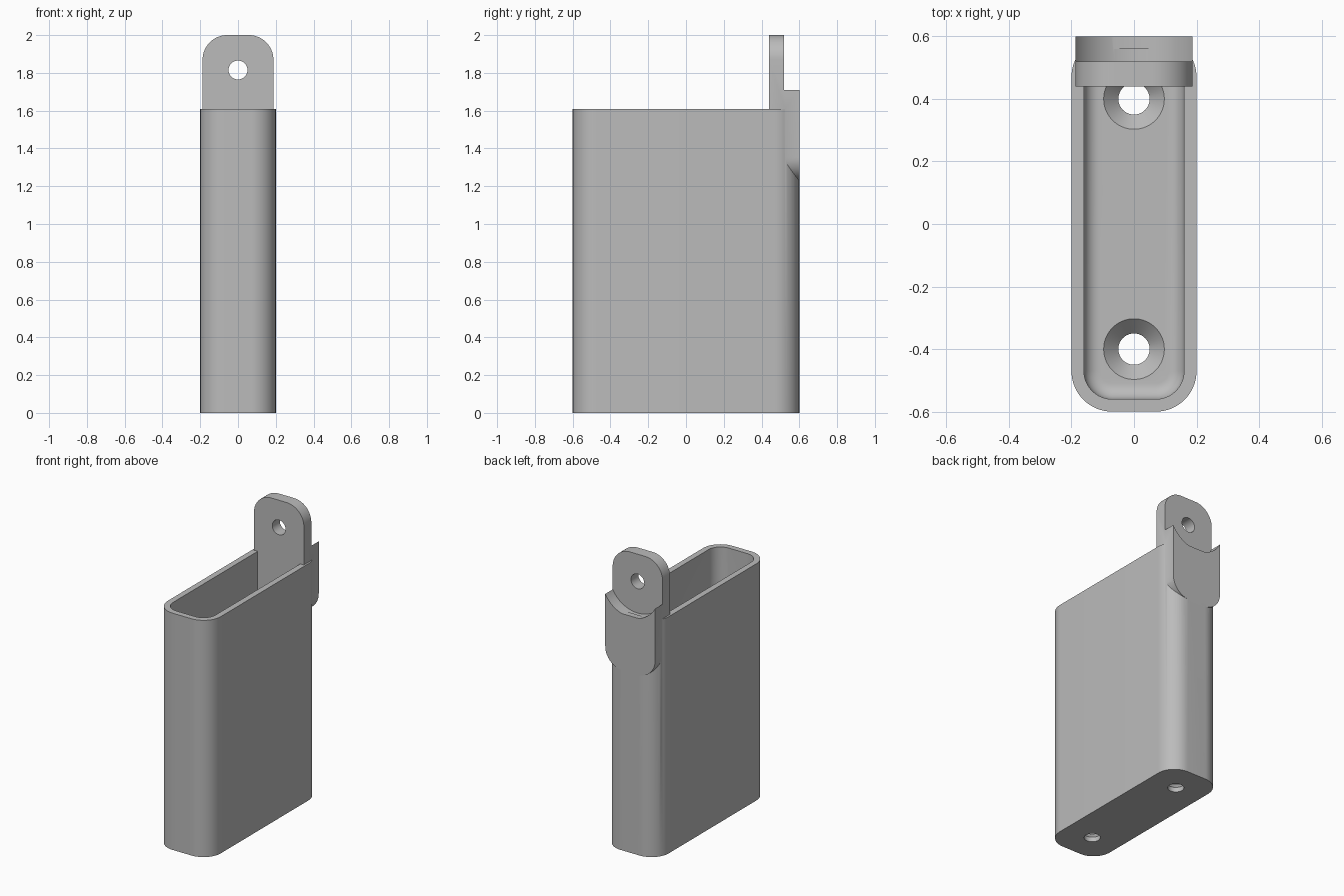
import bpy, bmesh, math
from mathutils import Matrix

cube = bpy.data.objects.get("Cube")
if cube:
    bpy.data.objects.remove(cube, do_unlink=True)

grey = bpy.data.materials.new("plain grey")
grey.use_nodes = True
colour = (0.5, 0.5, 0.5, 1)
grey.diffuse_color = colour
grey.node_tree.nodes["Principled BSDF"].inputs["Base Color"].default_value = colour

HOLE_Y = 0.4       # screw holes in the floor
EYE_Z = 1.815      # hole in the hanging tab
FLOOR = 0.08


def rounded_rect(half_w, half_h, r, steps=16):
    """Outline of a rounded rectangle, anticlockwise."""
    pts = []
    for i, (sx, sy) in enumerate([(1, 1), (-1, 1), (-1, -1), (1, -1)]):
        for s in range(steps + 1):
            a = math.pi / 2 * (i + s / steps)
            pts.append((sx * (half_w - r) + r * math.cos(a),
                        sy * (half_h - r) + r * math.sin(a)))
    return pts


def circle(r, steps=64):
    return [(r * math.cos(2 * math.pi * i / steps), r * math.sin(2 * math.pi * i / steps))
            for i in range(steps)]


def loft(name, rings, matrix=Matrix()):
    """Closed solid through a list of (outline, height) rings."""
    bm = bmesh.new()
    loops = [[bm.verts.new((x, y, z)) for x, y in outline] for outline, z in rings]
    for low, high in zip(loops, loops[1:]):
        for i in range(len(low)):
            j = (i + 1) % len(low)
            bm.faces.new((low[i], low[j], high[j], high[i]))
    bm.faces.new(loops[0][::-1])
    bm.faces.new(loops[-1])
    bm.transform(matrix)
    bmesh.ops.recalc_face_normals(bm, faces=bm.faces)
    mesh = bpy.data.meshes.new(name)
    bm.to_mesh(mesh)
    bm.free()
    mesh.materials.append(grey)
    ob = bpy.data.objects.new(name, mesh)
    bpy.context.collection.objects.link(ob)
    return ob


def combine(target, tool, operation):
    """Apply a boolean and remove the tool."""
    mod = target.modifiers.new(operation.lower(), 'BOOLEAN')
    mod.operation, mod.object, mod.solver = operation, tool, 'EXACT'
    bpy.context.view_layer.objects.active = target
    bpy.ops.object.modifier_apply(modifier=mod.name)
    bpy.data.objects.remove(tool, do_unlink=True)


def facing_back(z):
    """Turn local height into y, with the outline centred at height z."""
    return Matrix.Translation((0, 0, z)) @ Matrix(((-1, 0, 0, 0), (0, 0, 1, 0), (0, 1, 0, 0), (0, 0, 0, 1)))


# Tall open box with rounded corners
holder = loft("holder", [(rounded_rect(0.2, 0.6, 0.13), 0), (rounded_rect(0.2, 0.6, 0.13), 1.61)])

# Cavity with a filleted floor
fillet = 0.05
rings = []
for i in range(9):
    a = math.pi / 2 * i / 8
    inset = fillet * (1 - math.sin(a))
    rings.append((rounded_rect(0.16 - inset, 0.56 - inset, 0.09 - inset),
                  FLOOR + fillet * (1 - math.cos(a))))
rings.append((rounded_rect(0.16, 0.56, 0.09), 1.8))
combine(holder, loft("cavity_cutter", rings), 'DIFFERENCE')

# Countersunk screw holes in the floor
for y in (-HOLE_Y, HOLE_Y):
    cutter = loft("screw_hole_cutter",
                  [(circle(0.05), -0.1), (circle(0.05), FLOOR - 0.048),
                   (circle(0.097), FLOOR), (circle(0.097), FLOOR + 0.02)],
                  Matrix.Translation((0, y, 0)))
    combine(holder, cutter, 'DIFFERENCE')

# Hanging tab: thick rounded plate at the back
low, high = 1.225, 2.0
outline = rounded_rect(0.1875, (high - low) / 2, 0.13)
tab = loft("hanging_tab", [(outline, 0.44), (outline, 0.6)], facing_back((low + high) / 2))

# Round recess behind the eye, with everything above it thinned
recess = circle(0.215, 128)
combine(tab, loft("recess_cutter", [(recess, 0.52), (recess, 0.8)], facing_back(EYE_Z)), 'DIFFERENCE')
upper = rounded_rect(0.3, 0.2, 0.01, 2)
combine(tab, loft("upper_cutter", [(upper, 0.52), (upper, 0.8)], facing_back(1.91)), 'DIFFERENCE')
combine(tab, loft("eye_cutter", [(circle(0.05), 0.3), (circle(0.05), 0.8)], facing_back(EYE_Z)), 'DIFFERENCE')

combine(holder, tab, 'UNION')

# Smooth curves, sharp edges
bpy.ops.object.select_all(action='DESELECT')
holder.select_set(True)
bpy.context.view_layer.objects.active = holder
bpy.ops.object.shade_smooth_by_angle(angle=math.radians(30))
